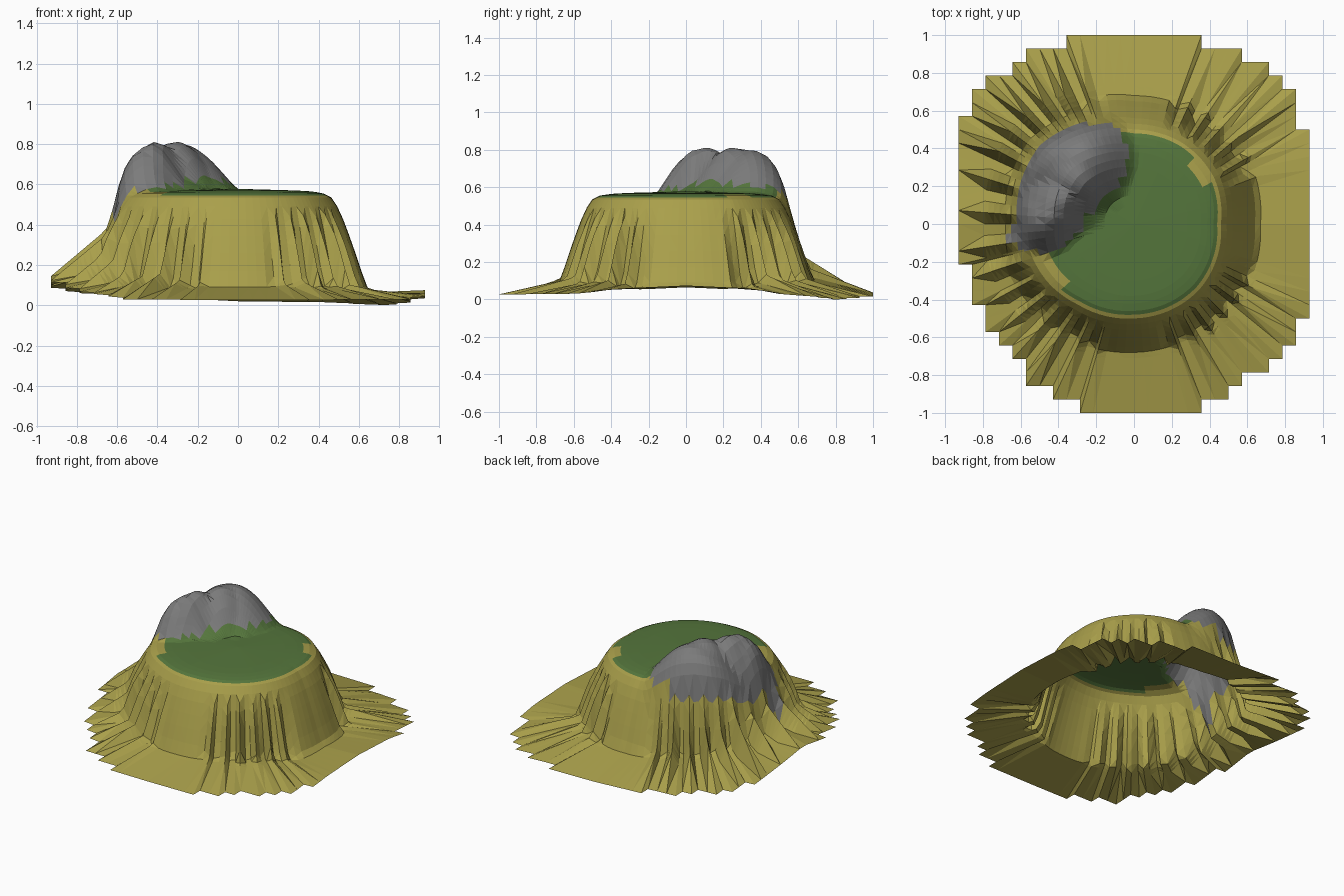
import bpy, bmesh, math, random

if "Cube" in bpy.data.objects:
    bpy.data.objects.remove(bpy.data.objects["Cube"])

random.seed(4)
STEP = 2 / 28

# Stepped outline: half-widths of each grid row, listed from front to back
RIGHT = [5, 7, 8, 10, 11] + [12] * 2 + [13] * 14 + [12] * 3 + [11, 10, 8, 5]
LEFT = [4, 6, 8, 8, 9, 10] + [11] * 2 + [12] * 3 + [13] * 11 + [12] * 2 + [11, 9, 8, 5]

# Cliff profile (radius, height)
PROFILE = [(0, .578), (.3, .57), (.4, .565), (.46, .555), (.5, .535), (.53, .49),
           (.56, .425), (.59, .345), (.62, .26), (.65, .17), (.68, .09), (.71, .05), (.73, 0)]
# Values that change around the island (degrees, value)
WIDEN = [(0, -.04), (30, -.01), (60, 0), (90, 0), (115, .04), (140, .09), (160, .08),
         (180, .06), (195, .07), (215, .05), (235, .02), (270, 0), (315, -.01), (360, -.04)]
EDGE_Z = [(0, .075), (20, .06), (30, .03), (48, 0), (65, .015), (90, .02), (135, .06),
          (165, .12), (178, .15), (190, .12), (210, .08), (235, .03), (270, .025),
          (325, .03), (340, .06), (360, .075)]
# Skirt steepness in the gullies, and extra steepness on the ridges
GULLY = [(0, -.04), (20, -.02), (40, .2), (90, .25), (130, .25), (180, .25), (230, .18),
         (270, .2), (320, .15), (340, -.02), (360, -.04)]
RIDGE = [(0, 0), (18, 0), (28, .06), (65, .1), (74, 0), (105, 0), (115, .25), (150, .5),
         (165, .75), (195, .75), (215, .35), (250, .08), (256, 0), (286, 0), (294, .08),
         (335, .06), (342, 0), (360, 0)]
# How far gullies cut into the foot of the cliff
CUT = [(0, 0), (20, 0), (28, .06), (68, .06), (76, 0), (102, 0), (112, .06), (250, .06),
       (258, 0), (284, 0), (292, .06), (332, .06), (342, 0), (360, 0)]


def interp(table, t):
    for (a, va), (b, vb) in zip(table, table[1:]):
        if t <= b:
            return va + (vb - va) * (t - a) / (b - a)
    return table[-1][1]


def dome(x, y, cx, cy, radius, height):
    t = math.hypot(x - cx, y - cy) / radius
    return height * max(0, 1 - t * t) ** 1.5


def rock_height(x, y):
    xs = x if x > -.3 else -.3 + (x + .3) * .75
    return (dome(xs, y, -.29, .35, .31, .235) + dome(x, y, -.47, .03, .2, .21)
            + dome(x, y, -.33, .13, .2, .09))


def outline():
    corners = []
    for j, w in enumerate(RIGHT):
        corners += [(w, j - 14), (w, j - 13)]
    for j in reversed(range(28)):
        corners += [(-LEFT[j], j - 13), (-LEFT[j], j - 14)]
    pts = []
    for (x0, y0), (x1, y1) in zip(corners, corners[1:] + corners[:1]):
        n = abs(x1 - x0) + abs(y1 - y0)
        for k in range(n):
            pts.append(((x0 + (x1 - x0) * k / n) * STEP, (y0 + (y1 - y0) * k / n) * STEP))
    return pts


# Terrain points: rings inside, then the stepped shore
RINGS = [.05, .1, .15, .2, .25, .3, .34, .38, .42, .46, .48, .5, .53, .56, .59,
         .62, .65, .68, .71, .73]
shore = outline()
spokes = []
for i, (bx, by) in enumerate(shore):
    ang = math.atan2(by, bx)
    deg = math.degrees(ang) % 360
    reach, edge = math.hypot(bx, by), interp(EDGE_Z, deg)
    slope = interp(GULLY, deg)
    cut = interp(CUT, deg) * random.uniform(.3, .9)
    if i % 3 == 0:
        slope += interp(RIDGE, deg) * random.uniform(.75, 1.1)
        cut *= -.7
    column = []
    for u in RINGS:
        r = u + interp(WIDEN, deg) * min(1, u / .46) ** 2
        x, y = r * math.cos(ang), r * math.sin(ang)
        z = interp(PROFILE, u + cut * min(1, max(0, (u - .53) / .1)))
        if u > .53:
            z = max(z, edge + slope * (reach - r))
        fade = 1 if u < .53 else max(0, 1 - (u - .53) / .1)
        column.append((x, y, z + rock_height(x, y) * fade))
    column.append((bx, by, edge))
    spokes.append(column)

# Sort the faces into sand, grass and rock
parts = {"sandy_cliff": [], "grass_plateau": [], "rock_peaks": []}


def sort_face(face, u):
    n = len(face)
    x, y, z = (sum(p[k] for p in face) / n for k in range(3))
    deg = math.degrees(math.atan2(y, x)) % 360
    bump = rock_height(x, y)
    least = .045 if x > -.25 else .015
    wall = 118 < deg < 194 and z > .45 and u > .45 and y < .53
    streak = 182 < deg < 188 and z > .24 and .45 < u < .61
    grass_limit = .425 if 28 < deg < 48 or 192 < deg < 222 else .485
    if (bump > least and z > .53 and y < .53) or (wall and x > -.62) or streak:
        parts["rock_peaks"].append(face)
    elif u < grass_limit and z > .53:
        parts["grass_plateau"].append(face)
    else:
        parts["sandy_cliff"].append(face)


count = len(spokes)
for i in range(count):
    a, b = spokes[i], spokes[(i + 1) % count]
    sort_face([(0, 0, .578), a[0], b[0]], 0)
    for k in range(len(RINGS)):
        u = RINGS[k] if k + 1 == len(RINGS) else (RINGS[k] + RINGS[k + 1]) / 2
        sort_face([a[k], a[k + 1], b[k + 1], b[k]], u)

COLOURS = {"sandy_cliff": (.40, .35, .07, 1), "grass_plateau": (.09, .18, .045, 1),
           "rock_peaks": (.2, .2, .2, 1)}
for name, faces in parts.items():
    bm = bmesh.new()
    for face in faces:
        bm.faces.new([bm.verts.new(p) for p in face])
    bmesh.ops.remove_doubles(bm, verts=bm.verts[:], dist=.0005)
    bmesh.ops.triangulate(bm, faces=bm.faces[:])
    mesh = bpy.data.meshes.new(name)
    bm.to_mesh(mesh)
    bm.free()
    obj = bpy.data.objects.new(name, mesh)
    bpy.context.collection.objects.link(obj)
    mat = bpy.data.materials.new(name)
    mat.diffuse_color = COLOURS[name]
    mat.use_nodes = True
    mat.node_tree.nodes["Principled BSDF"].inputs["Base Color"].default_value = mat.diffuse_color
    mesh.materials.append(mat)
